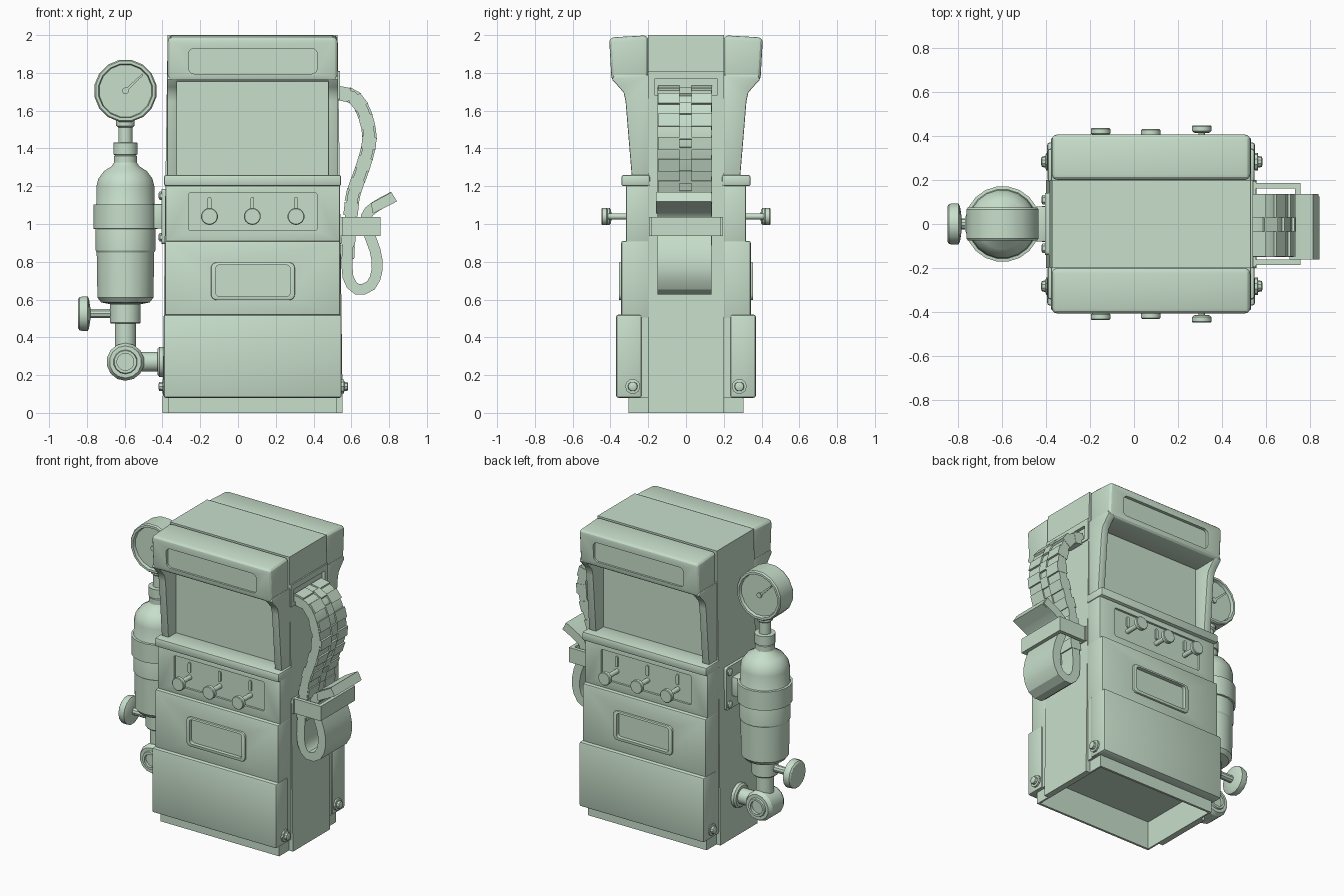
import bpy, bmesh, math
from mathutils import Vector, Matrix

if "Cube" in bpy.data.objects:
    bpy.data.objects.remove(bpy.data.objects["Cube"])

CX = 0.0735  # cabinet centre in x
mat = bpy.data.materials.new("pale_green")
mat.diffuse_color = (0.58, 0.74, 0.60, 1)
mat.use_nodes = True
mat.node_tree.nodes["Principled BSDF"].inputs["Base Color"].default_value = mat.diffuse_color


def finish(name, bm, bevel=0, cuts=(), mirror=False, seg=2):
    bmesh.ops.recalc_face_normals(bm, faces=bm.faces)
    me = bpy.data.meshes.new(name)
    bm.to_mesh(me)
    bm.free()
    ob = bpy.data.objects.new(name, me)
    bpy.context.collection.objects.link(ob)
    me.materials.append(mat)
    if bevel:
        m = ob.modifiers.new("bevel", 'BEVEL')
        m.width, m.segments, m.limit_method, m.angle_limit = bevel, seg, 'ANGLE', math.radians(40)
    for c in cuts:
        m = ob.modifiers.new("cut", 'BOOLEAN')
        m.object, m.operation, m.solver = c, 'DIFFERENCE', 'EXACT'
    if mirror:
        m = ob.modifiers.new("mirror", 'MIRROR')
        m.use_axis = (False, True, False)
        m.use_clip = False
    bpy.context.view_layer.objects.active = ob
    for m in list(ob.modifiers):
        bpy.ops.object.modifier_apply(modifier=m.name)
    return ob


def add_prism(bm, pts, axis, a, b):
    """Extrude a 2D outline along an axis: x takes (y,z), y takes (x,z), z takes (x,y)."""
    def at(p, h):
        return {'x': (h, p[0], p[1]), 'y': (p[0], h, p[1]), 'z': (p[0], p[1], h)}[axis]
    lo = [bm.verts.new(at(p, a)) for p in pts]
    hi = [bm.verts.new(at(p, b)) for p in pts]
    bm.faces.new(lo)
    bm.faces.new(hi[::-1])
    n = len(pts)
    for i in range(n):
        j = (i + 1) % n
        bm.faces.new((lo[i], lo[j], hi[j], hi[i]))


def prism(name, pts, axis, a, b, **kw):
    bm = bmesh.new()
    add_prism(bm, pts, axis, a, b)
    return finish(name, bm, **kw)


def box(name, x0, x1, y0, y1, z0, z1, **kw):
    return prism(name, [(x0, y0), (x1, y0), (x1, y1), (x0, y1)], 'z', z0, z1, **kw)


def block(name, hw, y0, y1, z0, z1, **kw):
    return box(name, CX - hw, CX + hw, y0, y1, z0, z1, **kw)


def rounded(x0, x1, z0, z1, r, n=4):
    pts = []
    for k, (cx, cz) in enumerate([(x1 - r, z1 - r), (x0 + r, z1 - r), (x0 + r, z0 + r), (x1 - r, z0 + r)]):
        for i in range(n + 1):
            t = math.pi / 2 * (k + i / n)
            pts.append((cx + r * math.cos(t), cz + r * math.sin(t)))
    return pts


def lathe(name, prof, origin, axis='z', n=16, **kw):
    """Spin (radius, height) pairs round an axis and cap both ends."""
    bm = bmesh.new()
    rot = Vector((0, 0, 1)).rotation_difference(
        Vector({'x': (1, 0, 0), 'y': (0, 1, 0), 'z': (0, 0, 1)}[axis])).to_matrix()
    rings = [[bm.verts.new(Vector(origin) + rot @ Vector((r * math.cos(2 * math.pi * (i + .5) / n),
              r * math.sin(2 * math.pi * (i + .5) / n), h))) for i in range(n)] for r, h in prof]
    for p, q in zip(rings, rings[1:]):
        for i in range(n):
            bm.faces.new((p[i], p[(i + 1) % n], q[(i + 1) % n], q[i]))
    bm.faces.new(rings[0])
    bm.faces.new(rings[-1])
    return finish(name, bm, **kw)


# cutters
hollow = block("hollow_cutter", 0.435, -0.29, 0.29, -0.1, 0.19)
marquee = prism("marquee_cutter", rounded(-0.265, 0.415, 1.795, 1.93, 0.03), 'y', -0.5, -0.383)
panel = prism("panel_cutter", rounded(-0.265, 0.415, 0.965, 1.165, 0.012), 'y', -0.5, -0.303)
coin = prism("coin_cutter", rounded(-0.122, 0.272, 0.617, 0.783, 0.02), 'y', -0.5, -0.33)
slot = box("slot_cutter", 0.515, 0.7, -0.165, 0.165, 1.68, 1.77)
cutters = [hollow, marquee, panel, coin, slot]

# central slab, slightly tapered
prism("central_slab", [(CX - .477, 0), (CX + .477, 0), (CX + .462, 1.2), (CX + .45, 2), (CX - .45, 2), (CX - .462, 1.2)],
      'y', -0.2, 0.2, cuts=[hollow, slot])

# front and back cabinet, mirrored in y; the slab face forms the screen
block("base_skirt", 0.447, -0.305, 0.305, 0, 0.195, cuts=[hollow])
block("lower_door", 0.471, -0.37, -0.235, 0.08, 0.52, bevel=0.012, cuts=[hollow], mirror=True)
block("lower_filler", 0.462, -0.30, -0.19, 0.08, 0.52, cuts=[hollow], mirror=True)
block("middle_panel", 0.464, -0.343, -0.19, 0.5, 0.91, bevel=0.01, cuts=[coin], mirror=True)
block("control_block", 0.462, -0.317, -0.19, 0.9, 1.21, bevel=0.008, cuts=[panel], mirror=True)
block("ledge", 0.469, -0.342, -0.19, 1.2, 1.26, bevel=0.012, mirror=True)
prism("head", [(-.2, 1.752), (-.394, 1.755), (-.407, 1.987), (-.2, 1.999)],
      'x', CX - .45, CX + .45, bevel=0.025, seg=3, cuts=[marquee], mirror=True)
prism("screen", [(-.19, 1.25), (-.206, 1.25), (-.206, 1.765), (-.19, 1.765)],
      'x', CX - .44, CX + .44, mirror=True)
cheek = [(-.19, 1.25), (-.287, 1.25), (-.32, 1.65), (-.33, 1.695), (-.355, 1.725), (-.392, 1.765), (-.38, 1.79), (-.19, 1.79)]
for side, x in (("left", CX - .453), ("right", CX + .4)):
    prism("screen_cheek_" + side, cheek, 'x', x, x + 0.053, bevel=0.006, mirror=True)
prism("coin_frame", rounded(-0.147, 0.297, 0.597, 0.797, 0.03), 'y', -0.356, -0.335, bevel=0.006, cuts=[coin], mirror=True)

# control knobs on both faces
for i, (x, out) in enumerate(((-0.155, 0.435), (0.072, 0.43), (0.303, 0.447))):
    h = 0.3 - out
    lathe(f"knob_{i}", [(.016, 0), (.016, h + .035), (.036, h + .033), (.045, h + .025), (.045, h + .004), (.041, h)],
          (x, -0.3, 1.04), 'y', 14, mirror=True)
    prism(f"key_slot_{i}", rounded(x - .01, x + .01, 1.07, 1.142, .009), 'y', -0.312, -0.30, mirror=True)

# corner bolts
bolt = [(.04, 0), (.04, .012), (.026, .014), (.024, .03), (.014, .034)]
for s in (-1, 1):
    lathe("right_bolt", bolt, (0.545, s * 0.282, 0.14), 'x', 10)
    lathe("left_bolt", [(r, -h) for r, h in bolt], (-0.391, s * 0.282, 0.14), 'x', 10)

# belt outlet on the right side
bm = bmesh.new()
for r in (rounded(-0.2, 0.2, 1.66, 1.68, .004), rounded(-0.2, 0.2, 1.77, 1.81, .004),
          rounded(-0.2, -0.165, 1.67, 1.78, .004), rounded(0.165, 0.2, 1.67, 1.78, .004)):
    add_prism(bm, r, 'x', 0.51, 0.535)
finish("outlet_frame", bm)

# belt: smooth path through a few points
key = [(.50, 1.695), (.60, 1.675), (.658, 1.60), (.69, 1.48), (.68, 1.38), (.642, 1.26), (.605, 1.15), (.588, 1.0),
       (.575, .85), (.578, .72), (.625, .655), (.70, .675), (.733, .76), (.722, .86), (.685, .96), (.675, 1.04), (.72, 1.09), (.82, 1.145)]
K = [Vector(p) for p in key]
K = [2 * K[0] - K[1]] + K + [2 * K[-1] - K[-2]]
path = []
for a, b, c, d in zip(K, K[1:], K[2:], K[3:]):
    for t in (0, .5):
        path.append(.5 * (2 * b + (c - a) * t + (2 * a - 5 * b + 4 * c - d) * t * t + (3 * b - a - 3 * c + d) * t ** 3))
path.append(K[-2])


def tangent(i):
    return (path[min(i + 1, len(path) - 1)] - path[max(i - 1, 0)]).normalized()


left, right = [], []
for i, p in enumerate(path):
    t = tangent(i)
    n = Vector((-t.y, t.x)) * 0.029
    left.append(p + n)
    right.append(p - n)
prism("belt_ribbon", left + right[::-1], 'y', -0.15, 0.135)
bm = bmesh.new()
for i in range(1, 16, 2):
    for y0, y1, shift in ((-.147, -.035, 0), (-.035, .03, 1), (.03, .137, 0)):
        p, t = path[i + shift], tangent(i + shift)
        n = Vector((-t.y, t.x)) * 0.038
        u = t * 0.034
        add_prism(bm, [p - u - n, p + u - n, p + u + n, p - u + n], 'y', y0, y1)
finish("belt_links", bm)
prism("belt_tip", [(.71, 1.055), (.838, 1.12), (.808, 1.168), (.70, 1.11)], 'y', -0.16, 0.125)

# open bracket holding the belt
bm = bmesh.new()
for x0, x1, y0, y1 in ((.53, .75, -.185, -.16), (.53, .75, .16, .185), (.725, .75, -.17, .17), (.53, .55, -.195, .195)):
    add_prism(bm, [(x0, y0), (x1, y0), (x1, y1), (x0, y1)], 'z', 0.937, 1.037)
finish("belt_bracket", bm)

# gas bottle with fittings
BX = -0.6
lathe("bottle", [(.08, .575), (.13, .585), (.15, .61), (.154, .85), (.16, .86), (.16, 1.1), (.155, 1.11), (.155, 1.2),
                 (.145, 1.24), (.115, 1.28), (.075, 1.305), (.062, 1.325), (.062, 1.36), (.045, 1.37)], (BX, 0, 0), n=20)
lathe("bottle_strap", [(.15, .972), (.172, .975), (.172, 1.102), (.15, 1.105)], (BX, 0, 0), n=20)
lathe("neck_nut", [(.04, 1.365), (.066, 1.367), (.066, 1.43), (.04, 1.432)], (BX, 0, 0), n=14)
lathe("gauge_stem", [(.038, 1.42), (.038, 1.51), (.05, 1.52), (.05, 1.57)], (BX, 0, 0), n=14)
lathe("gauge", [(.14, -.055), (.145, -.075), (.16, -.075), (.167, -.065), (.167, .065), (.16, .075), (.145, .075), (.14, .055)],
      (BX, 0, 1.705), 'y', 16)
for s in (-1, 1):
    lathe("gauge_hub", [(.018, s * .05), (.018, s * .066)], (BX, 0, 1.705), 'y', 10)
    prism("gauge_needle", [(BX - s * x, z) for x, z in ((.006, 1.70), (.09, 1.783), (.09, 1.797), (-.006, 1.71))],
          'y', s * .05, s * .064)
lathe("bottom_nut", [(.078, .472), (.083, .478), (.083, .575), (.078, .58)], (BX, 0, 0), n=14)
lathe("down_pipe", [(.057, .27), (.057, .48)], (BX, 0, 0), n=14)
lathe("elbow", [(.045, -.075), (.045, -.095), (.06, -.095), (.064, -.085), (.085, -.085), (.1, -.06), (.1, .06), (.085, .085),
                (.064, .085), (.06, .095), (.045, .095), (.045, .075)], (BX, 0, .27), 'y', 14)
lathe("inlet_pipe", [(.053, -.6), (.053, -.38)], (0, 0, .27), 'x', 14)
lathe("inlet_flange", [(.07, -.43), (.082, -.42), (.082, -.38)], (0, 0, .27), 'x', 14)
lathe("valve_stem", [(.025, -.81), (.025, -.64)], (0, 0, .525), 'x', 10)
lathe("valve_wheel", [(.08, -.85), (.09, -.843), (.094, -.825), (.094, -.80), (.08, -.793), (.03, -.785)], (0, 0, .525), 'x', 14)

# wall mount for the bottle strap
prism("mount_plate", rounded(-0.14, 0.14, 0.895, 1.185, 0.015), 'x', -0.408, -0.38)
box("mount_arm", -0.46, -0.39, -0.08, 0.08, 0.975, 1.105, bevel=0.006)
for y in (-.11, .11):
    for z in (.93, 1.15):
        lathe("mount_bolt", [(.024, -.40), (.024, -.418), (.014, -.424)], (0, y, z), 'x', 8)

# remove cutters, centre, smooth shading
for c in cutters:
    bpy.data.objects.remove(c)
for ob in bpy.context.collection.objects:
    ob.data.transform(Matrix.Translation((0.004, 0, 0)))
bpy.ops.object.select_all(action='SELECT')
bpy.ops.object.shade_smooth_by_angle(angle=math.radians(27))
